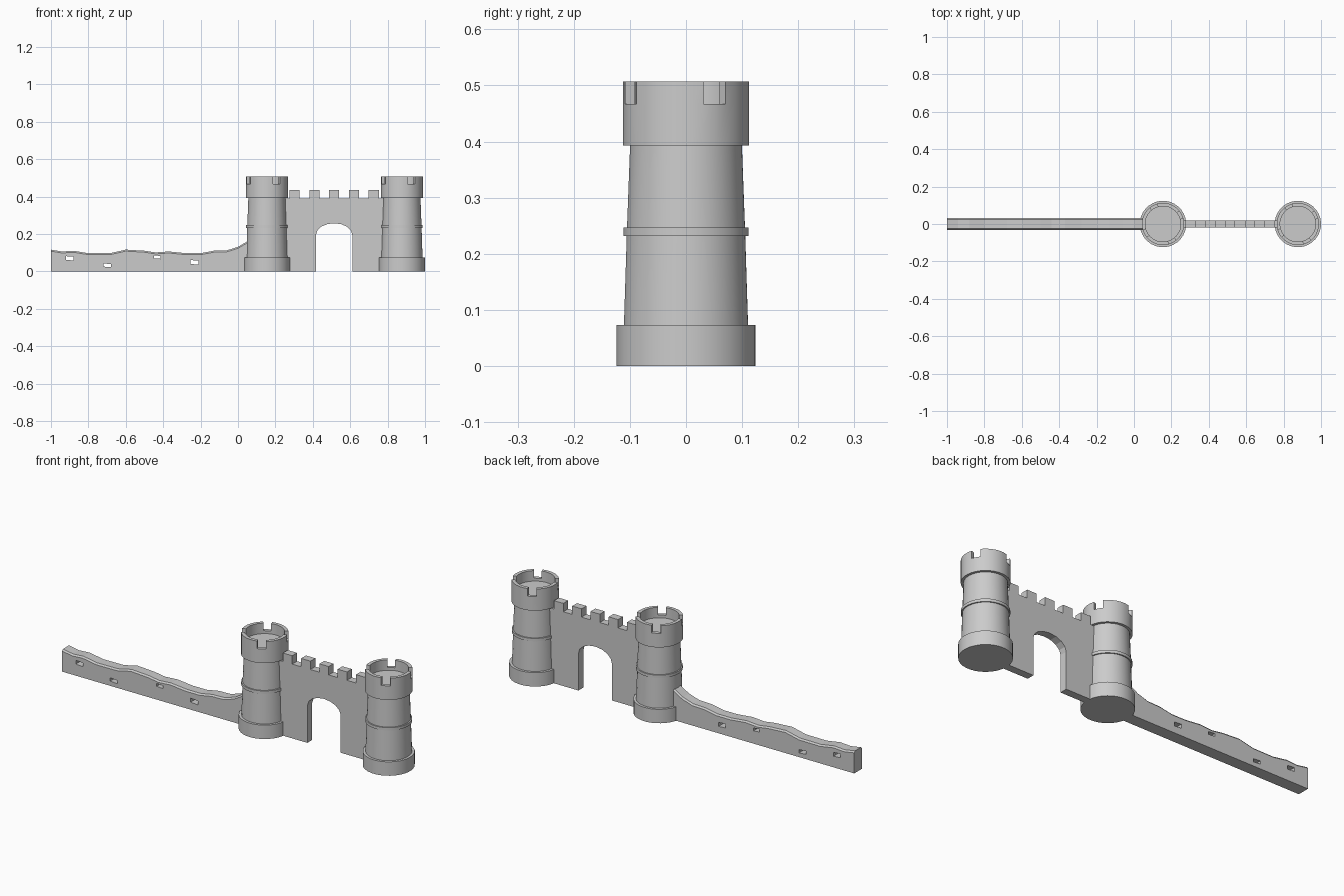
import bpy, bmesh, math

if "Cube" in bpy.data.objects:
    bpy.data.objects.remove(bpy.data.objects["Cube"])

SEG = 32                       # sides of each tower
START = math.radians(33 + 180 / SEG)


def finish(bm, name, smooth=False):
    bmesh.ops.recalc_face_normals(bm, faces=bm.faces)
    me = bpy.data.meshes.new(name)
    bm.to_mesh(me)
    bm.free()
    ob = bpy.data.objects.new(name, me)
    bpy.context.collection.objects.link(ob)
    if smooth:
        bpy.ops.object.select_all(action='DESELECT')
        ob.select_set(True)
        bpy.context.view_layer.objects.active = ob
        bpy.ops.object.shade_smooth_by_angle(angle=math.radians(30))
    return ob


def tower(name, cx):
    # turned body: plinth, tapered shaft, string course, crown and sunken floor
    prof = [(.124, 0), (.124, .073), (.111, .073), (.106, .232), (.112, .232),
            (.112, .247), (.1055, .247), (.1, .393), (.113, .393),
            (.113, .467), (.095, .467), (.095, .452)]
    rim = 9
    bm = bmesh.new()
    rings = []
    for r, z in prof:
        rings.append([bm.verts.new((cx + r * math.cos(START + i * math.tau / SEG),
                                    r * math.sin(START + i * math.tau / SEG), z))
                      for i in range(SEG)])
    merlon_faces = []
    for k in range(len(rings) - 1):
        for i in range(SEG):
            j = (i + 1) % SEG
            f = bm.faces.new((rings[k][i], rings[k][j], rings[k + 1][j], rings[k + 1][i]))
            # each quarter: six raised segments, two left as a notch
            if k == rim and i % 8 < 6:
                merlon_faces.append(f)
    bm.faces.new(rings[0][::-1])
    bm.faces.new(rings[-1])
    bmesh.ops.recalc_face_normals(bm, faces=bm.faces)
    ext = bmesh.ops.extrude_face_region(bm, geom=merlon_faces)
    top = [g for g in ext['geom'] if isinstance(g, bmesh.types.BMVert)]
    bmesh.ops.translate(bm, verts=top, vec=(0, 0, .04))
    bmesh.ops.delete(bm, geom=[f for f in merlon_faces if f.is_valid], context='FACES_ONLY')
    return finish(bm, name, True)


def slab(name, loops, half):
    # filled outline in the xz plane (later loops are holes), thickened along y
    cu = bpy.data.curves.new(name, 'CURVE')
    cu.dimensions = '2D'
    cu.fill_mode = 'BOTH'
    cu.extrude = half
    for pts in loops:
        sp = cu.splines.new('POLY')
        sp.points.add(len(pts) - 1)
        for p, (x, z) in zip(sp.points, pts):
            p.co = (x, z, 0, 1)
        sp.use_cyclic_u = True
    tmp = bpy.data.objects.new(name + "_outline", cu)
    bpy.context.collection.objects.link(tmp)
    tmp.rotation_euler = (math.pi / 2, 0, 0)
    bpy.context.view_layer.update()
    me = bpy.data.meshes.new_from_object(tmp.evaluated_get(bpy.context.evaluated_depsgraph_get()))
    me.transform(tmp.matrix_world)
    bpy.data.objects.remove(tmp)
    bm = bmesh.new()
    bm.from_mesh(me)
    bmesh.ops.remove_doubles(bm, verts=bm.verts, dist=1e-5)
    for f in bm.faces:
        f.smooth = False
    return finish(bm, name)


# Twin towers
tower("left_tower", .155)
tower("right_tower", .876)

# Gate wall: arched opening and five merlons in one outline
arch = [(.514 - .097 * math.cos(a), .195 + .062 * math.sin(a))
        for a in (math.pi * i / 8 for i in range(9))]
outline = [(.22, 0), (.417, 0)] + arch + [(.611, 0), (.81, 0), (.81, .39)]
for i in reversed(range(5)):
    x = .275 + i * .106
    outline += [(x + .054, .39), (x + .054, .434), (x, .434), (x, .39)]
outline.append((.22, .39))
slab("gate_wall", [outline], .02)

# Low wall with a weathered wavy top and four through openings
crest = [(-1, .116), (-.94, .106), (-.88, .110), (-.8, .097), (-.68, .098),
         (-.6, .116), (-.5, .110), (-.44, .101), (-.37, .106), (-.28, .097),
         (-.2, .097), (-.13, .110), (-.06, .112), (0, .131), (.07, .172)]
CAP = .008
holes = [(-.92, .058, .041, .023), (-.72, .022, .041, .020),
         (-.45, .067, .036, .018), (-.253, .036, .042, .024)]
loops = [[(-1, 0), (.07, 0)] + [(x, z - CAP) for x, z in reversed(crest)]]
for x, z, w, h in holes:
    loops.append([(x, z + .003), (x, z + h), (x + w, z + h - .003), (x + w, z)])
slab("low_wall", loops, .032)

# Chamfered coping along the low wall
bm = bmesh.new()
sections = [[bm.verts.new((x, y, z - d)) for y, d in
             ((-.032, CAP), (-.025, 0), (.025, 0), (.032, CAP))] for x, z in crest]
for a, b in zip(sections, sections[1:]):
    for i in range(4):
        j = (i + 1) % 4
        bm.faces.new((a[i], a[j], b[j], b[i]))
bm.faces.new(sections[0])
bm.faces.new(sections[-1])
finish(bm, "low_wall_coping")
